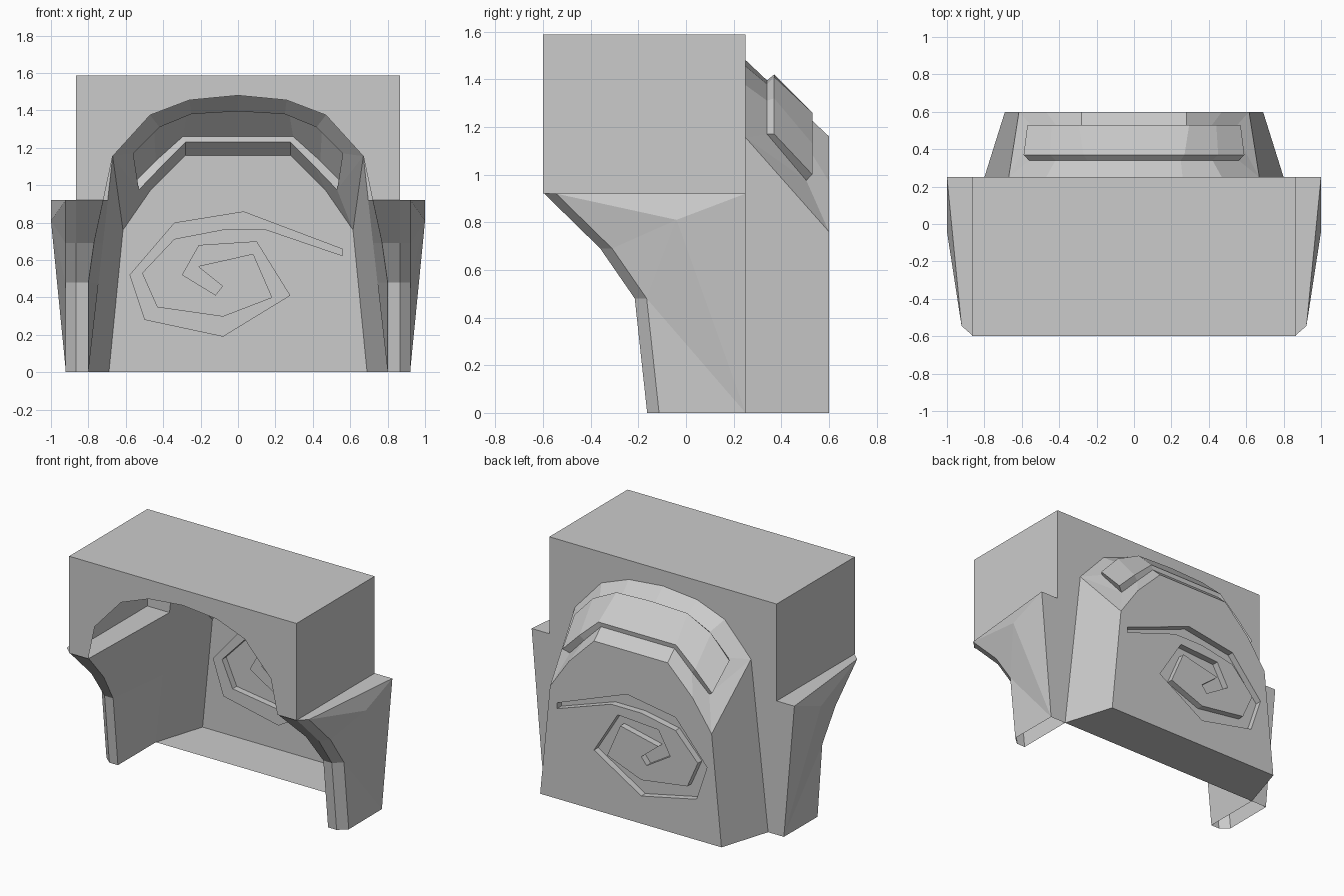
import bpy, bmesh

if "Cube" in bpy.data.objects:
    bpy.data.objects.remove(bpy.data.objects["Cube"])


def make(name, faces, mirror=True):
    """Build a flat-shaded sheet object from polygons, optionally mirrored in x."""
    bm = bmesh.new()
    for f in faces:
        bm.faces.new([bm.verts.new(p) for p in f])
    bmesh.ops.remove_doubles(bm, verts=bm.verts, dist=0.0005)
    bmesh.ops.recalc_face_normals(bm, faces=bm.faces)
    return finish(name, bm, mirror)


def finish(name, bm, mirror=False):
    me = bpy.data.meshes.new(name)
    bm.to_mesh(me)
    bm.free()
    ob = bpy.data.objects.new(name, me)
    bpy.context.collection.objects.link(ob)
    if mirror:
        ob.modifiers.new("mirror", 'MIRROR').use_clip = True
    return ob


def strip(a, b):
    """Quads between two rows of points."""
    return [[a[i], a[i + 1], b[i + 1], b[i]] for i in range(len(a) - 1)]


def at_y(pts, y):
    return [(x, y, z) for x, z in pts]


FRONT, MID, BACK = -0.6, 0.25, 0.6
BX, BZ, TOP = 0.865, 0.92, 1.587

# Arch profiles, from floor to crown: large one at mid depth, small one at the back
arch = [(0.8, 0), (0.67, 1.155), (0.47, 1.375), (0.26, 1.455), (0, 1.48)]
small = [(0.69, 0), (0.615, 0.76), (0.47, 0.97), (0.28, 1.16), (0, 1.16)]
A, B = at_y(arch, MID), at_y(small, BACK)

# Hollow box with an arched opening in front and back
corner = [(0, TOP), (BX, TOP)]
front_wall = at_y(corner + [(BX, BZ), (0.72, BZ)] + arch[1:], FRONT)
back_wall = at_y(corner + [(BX, BZ), (1.0, BZ), (0.92, 0)] + arch, MID)
make("box_body", [
    front_wall, back_wall,
    [(0, FRONT, TOP), (BX, FRONT, TOP), (BX, MID, TOP), (0, MID, TOP)],
    [(BX, FRONT, BZ), (BX, MID, BZ), (BX, MID, TOP), (BX, FRONT, TOP)],
    [(0.72, FRONT, BZ), (BX, FRONT, BZ), (BX, MID, BZ), (0.696, MID, BZ)],
])

# Flared side supports
levels = [(-0.163, 0), (-0.215, 0.48), (-0.36, 0.69), (-0.595, BZ)]
inner = [(x, y, z) for x, (y, z) in zip((0.8, 0.8, 0.77, 0.72), levels)]
middle = [(BX, y, z) for y, z in levels]
outer = [(0.922, y + 0.05, z) for y, z in levels]
rear = [(0.8 - 0.113 * z, MID, z) for y, z in levels]
apex, rear_low, rear_top = (1.0, -0.04, 0.81), (0.92, MID, 0), (1.0, MID, BZ)
make("side_support",
     strip(inner, middle) + strip(middle, outer) + strip(inner, rear) + [
         [outer[0], outer[1], rear_low],
         [outer[1], apex, rear_low],
         [outer[1], outer[2], apex],
         [outer[2], outer[3], apex],
         [outer[3], rear_top, apex],
         [apex, rear_top, rear_low],
         [middle[3], outer[3], rear_top, (BX, MID, BZ)],
     ])

# Tapered rear hood, left open under the raised band
up_in = at_y([(0.56, 1.17), (0.42, 1.31), (0.25, 1.38), (0, 1.395)], 0.34)
low_in = [(0.53, 0.505, 0.975), (0.41, 0.52, 1.10), (0.28, 0.525, 1.23),
          (0, 0.525, 1.23)]
make("rear_hood",
     strip(A[1:], up_in) + strip(low_in, B[1:]) + [
         [A[0], A[1], B[1], B[0]],
         [A[1], up_in[0], low_in[0]],
         [A[1], low_in[0], B[1]],
         [A[0], B[0], (0, BACK, 0), (0, MID, 0)],
     ])

# Raised band across the hood
up_out = at_y([(0.59, 1.17), (0.45, 1.32), (0.27, 1.41), (0, 1.42)], 0.37)
low_out = at_y([(0.57, 1.0), (0.44, 1.13), (0.295, 1.26), (0, 1.26)], 0.53)
make("raised_band",
     strip(up_in, up_out) + strip(up_out, low_out) + strip(low_out, low_in) +
     [[up_in[0], up_out[0], low_out[0], low_in[0]]])

# Rear wall with a recessed spiral
spiral = [(.56, .66), (.03, .86), (-.34, .80), (-.58, .52), (-.50, .28),
          (-.08, .19), (.28, .41), (.10, .70), (-.21, .68), (-.30, .52),
          (-.12, .41), (-.08, .46), (-.21, .565), (.08, .63), (.18, .40),
          (-.08, .30), (-.43, .35), (-.51, .53), (-.34, .71), (-.08, .76),
          (.15, .76), (.56, .62)]
outline = small + [(-x, z) for x, z in reversed(small[:-1])]
bm = bmesh.new()
edges = []
for loop in (outline, spiral):
    vs = [bm.verts.new(p) for p in at_y(loop, BACK)]
    edges += [bm.edges.new((vs[i - 1], vs[i])) for i in range(len(vs))]
bmesh.ops.triangle_fill(bm, edges=edges, use_beauty=True, use_dissolve=False)
finish("rear_wall", bm)

rim, bed = at_y(spiral, BACK), at_y(spiral, BACK - 0.045)
make("spiral_groove", strip(rim + rim[:1], bed + bed[:1]) + [bed], mirror=False)
